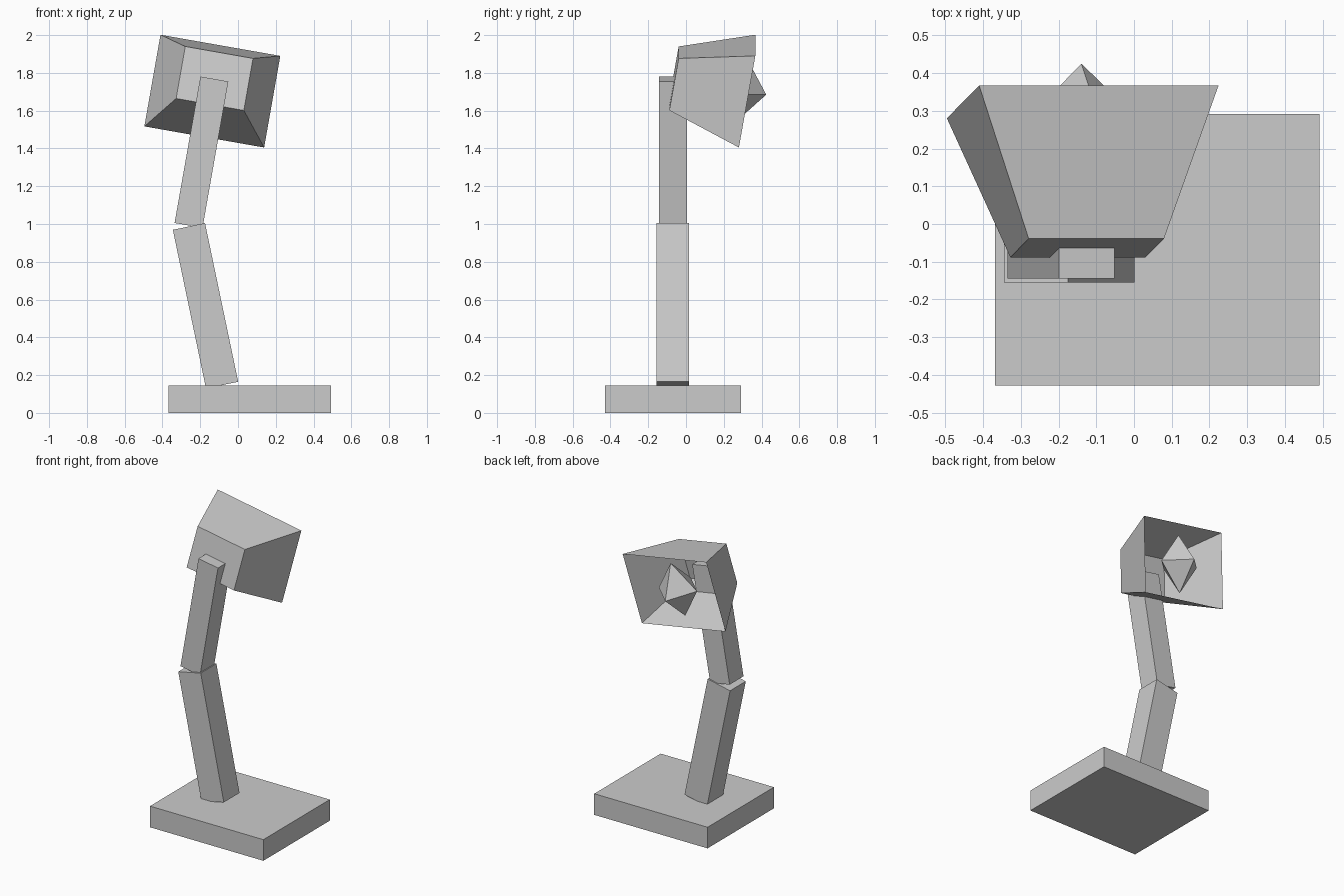
import bpy, bmesh
from math import radians
from mathutils import Matrix, Vector

if "Cube" in bpy.data.objects:
    bpy.data.objects.remove(bpy.data.objects["Cube"])


def finish(name, bm, loc, rot_y=0, rot_x=0):
    mesh = bpy.data.meshes.new(name)
    bm.to_mesh(mesh)
    bm.free()
    obj = bpy.data.objects.new(name, mesh)
    bpy.context.collection.objects.link(obj)
    obj.matrix_world = (Matrix.Translation(loc)
                        @ Matrix.Rotation(radians(rot_y), 4, 'Y')
                        @ Matrix.Rotation(radians(rot_x), 4, 'X'))
    return obj


def box(name, size, loc, rot_y=0):
    bm = bmesh.new()
    bmesh.ops.create_cube(bm, size=1)
    bmesh.ops.scale(bm, vec=size, verts=bm.verts)
    return finish(name, bm, loc, rot_y)


# Base slab and the two tilted arm segments
box("base", (0.86, 0.72, 0.145), (0.062, -0.068, 0.0725))
box("lower_arm", (0.174, 0.17, 0.858), (-0.172, -0.07, 0.567), -11.8)
box("upper_arm", (0.15, 0.15, 0.787), (-0.1935, -0.069, 1.38), 10)

# Lamp shade: tapered thin shell, open at the back (+y)
bm = bmesh.new()
bmesh.ops.create_cube(bm, size=1)
bm.faces.ensure_lookup_table()
mouth = [f for f in bm.faces if f.normal.y > 0.9]
bmesh.ops.delete(bm, geom=mouth, context='FACES_ONLY')
for v in bm.verts:
    w, h = (0.644, 0.50) if v.co.y > 0 else (0.364, 0.284)
    v.co = Vector((v.co.x * w, v.co.y * 0.393, v.co.z * h))
finish("lamp_shade", bm, (-0.13, 0.13, 1.737), 10, -10)

# Bulb: stretched octahedron in the mouth of the shade
bm = bmesh.new()
bmesh.ops.create_uvsphere(bm, u_segments=4, v_segments=2, radius=1)
bmesh.ops.scale(bm, vec=(0.147, 0.147, 0.19), verts=bm.verts)
finish("bulb", bm, (-0.135, 0.28, 1.71), 10, -10)
